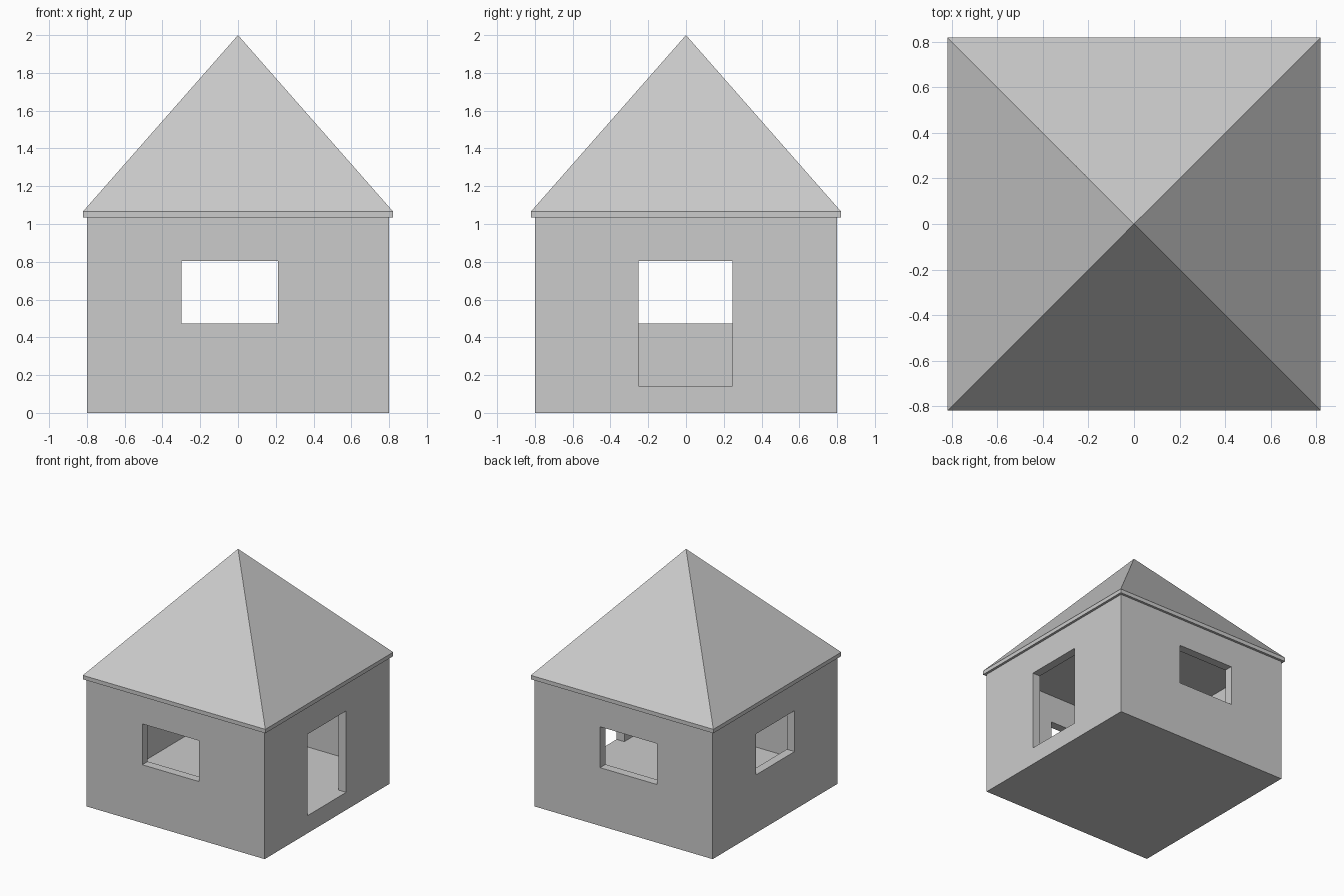
import bpy, bmesh

if "Cube" in bpy.data.objects:
    bpy.data.objects.remove(bpy.data.objects["Cube"])

WALL = 0.80      # outer half width of the walls
THICK = 0.07     # wall thickness
FLOOR = 0.143    # top of the solid floor
EAVE = 1.035     # top of walls, underside of roof
SLAB = 1.067     # top of the eave edge
ROOF = 0.82      # half width of the roof


def add_mesh(name, bm):
    bmesh.ops.recalc_face_normals(bm, faces=bm.faces)
    mesh = bpy.data.meshes.new(name)
    bm.to_mesh(mesh)
    bm.free()
    obj = bpy.data.objects.new(name, mesh)
    bpy.context.collection.objects.link(obj)
    return obj


def box(name, lo, hi):
    bm = bmesh.new()
    bmesh.ops.create_cube(bm, size=1)
    for v in bm.verts:
        v.co = [(a + b) / 2 + c * (b - a) for a, b, c in zip(lo, hi, v.co)]
    return add_mesh(name, bm)


# Walls and floor
walls = box("walls", (-WALL, -WALL, 0), (WALL, WALL, EAVE))

# Room and openings cut from the walls
inner = WALL - THICK
cuts = {
    "room_cutter": ((-inner, -inner, FLOOR), (inner, inner, 1.3)),
    "front_back_window_cutter": ((-0.30, -1, 0.472), (0.212, 1, 0.804)),
    "left_window_cutter": ((-1, -0.251, 0.472), (0, 0.246, 0.804)),
    "door_cutter": ((0, -0.251, FLOOR), (1, 0.246, 0.804)),
}
for name, (lo, hi) in cuts.items():
    cutter = box(name, lo, hi)
    cutter.hide_render = True
    cutter.hide_set(True)
    mod = walls.modifiers.new(name, 'BOOLEAN')
    mod.operation = 'DIFFERENCE'
    mod.solver = 'EXACT'
    mod.object = cutter

# Pyramid roof with a thin eave edge
bm = bmesh.new()
corners = [(-ROOF, -ROOF), (ROOF, -ROOF), (ROOF, ROOF), (-ROOF, ROOF)]
low = [bm.verts.new((x, y, EAVE)) for x, y in corners]
high = [bm.verts.new((x, y, SLAB)) for x, y in corners]
apex = bm.verts.new((0, 0, 2))
bm.faces.new(low[::-1])
for i in range(4):
    j = (i + 1) % 4
    bm.faces.new((low[i], low[j], high[j], high[i]))
    bm.faces.new((high[i], high[j], apex))
add_mesh("roof", bm)
